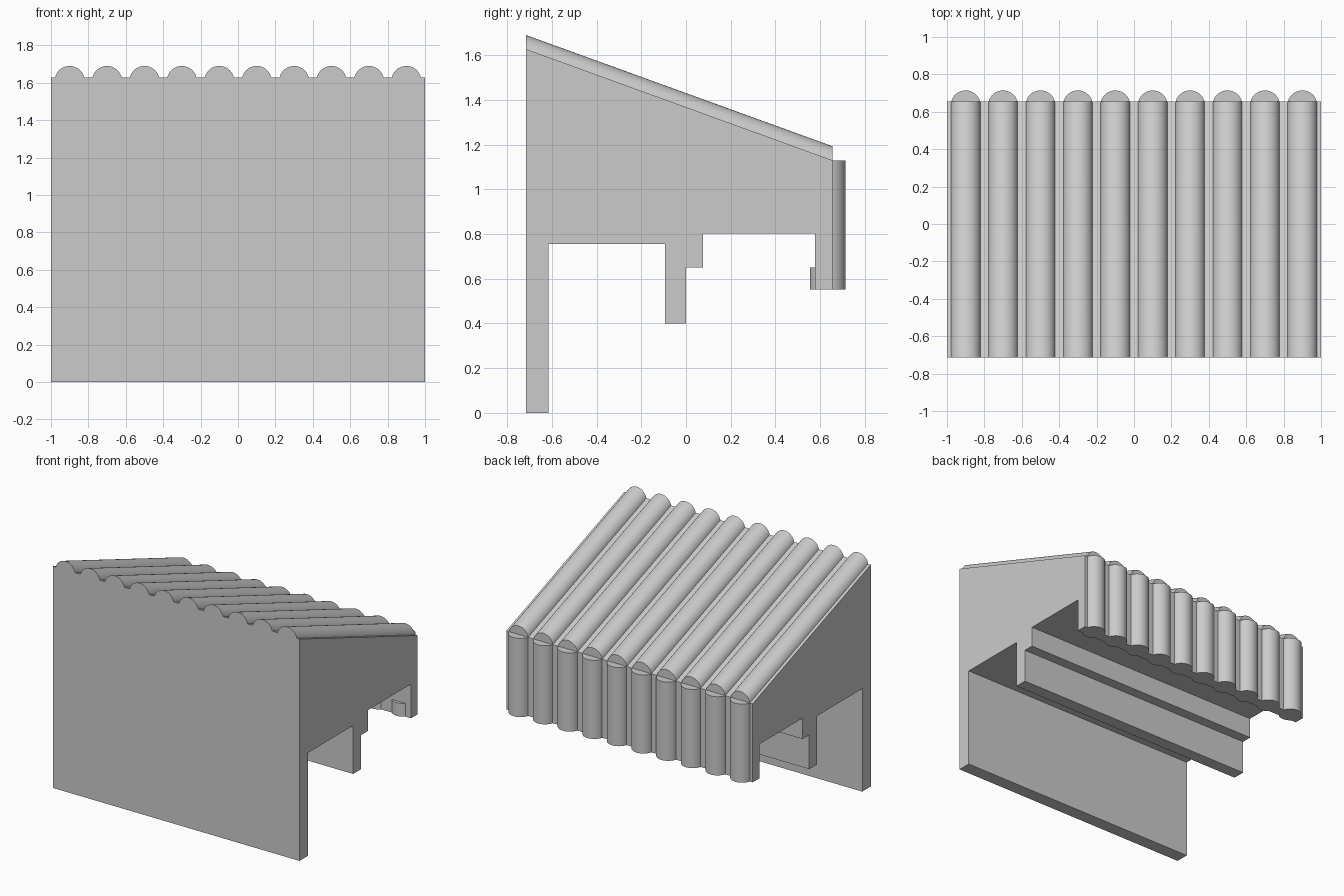
import bpy, bmesh, math
from mathutils import Vector

if "Cube" in bpy.data.objects:
    bpy.data.objects.remove(bpy.data.objects["Cube"])

grey = bpy.data.materials.new("plain grey")
grey.diffuse_color = (0.6, 0.6, 0.6, 1)
grey.use_nodes = True
grey.node_tree.nodes["Principled BSDF"].inputs["Base Color"].default_value = grey.diffuse_color

R = 0.08           # radius of the rolls
FRONT, BACK = -0.715, 0.655
ROOF_FRONT, ROOF_BACK = 1.627, 1.13


def sweep(name, points, offset, closed=True):
    """Extrude a flat outline along offset; an open one has no side on its last edge."""
    bm = bmesh.new()
    offset = Vector(offset)
    a = [bm.verts.new(p) for p in points]
    b = [bm.verts.new(Vector(p) + offset) for p in points]
    n = len(points)
    bm.faces.new(a)
    bm.faces.new(b[::-1])
    for i in range(n if closed else n - 1):
        j = (i + 1) % n
        bm.faces.new((a[j], a[i], b[i], b[j]))
    bmesh.ops.recalc_face_normals(bm, faces=bm.faces)
    # Make sure the first cap faces away from the sweep
    bm.faces.ensure_lookup_table()
    if bm.faces[0].normal.dot(offset) > 0:
        bmesh.ops.reverse_faces(bm, faces=bm.faces)
    mesh = bpy.data.meshes.new(name)
    bm.to_mesh(mesh)
    bm.free()
    mesh.materials.append(grey)
    obj = bpy.data.objects.new(name, mesh)
    bpy.context.collection.objects.link(obj)
    bpy.ops.object.select_all(action='DESELECT')
    obj.select_set(True)
    bpy.context.view_layer.objects.active = obj
    bpy.ops.object.shade_smooth_by_angle(angle=math.radians(30))
    return obj


def arc(centre, chord, steps=24):
    """Part of a circle of radius R lying above height chord, as (u, v) pairs."""
    start = math.asin((chord - centre) / R)
    span = math.pi - 2 * start
    return [(R * math.cos(start + span * i / steps),
             centre + R * math.sin(start + span * i / steps)) for i in range(steps + 1)]


# Main body: one side outline running the full width
outline = [(FRONT, 0), (-0.615, 0), (-0.615, 0.755), (-0.093, 0.755), (-0.093, 0.40),
           (0, 0.40), (0, 0.65), (0.077, 0.65), (0.077, 0.803), (0.577, 0.803),
           (0.577, 0.553), (BACK, 0.553), (BACK, ROOF_BACK), (FRONT, ROOF_FRONT)]
sweep("body", [(-1, y, z) for y, z in outline], (2, 0, 0))

CENTRE_Y = 0.634
for i in range(10):
    x = -0.9 + 0.2 * i
    # Sloping roll on the roof
    sweep("roof_roll", [(x + u, FRONT, v) for u, v in arc(ROOF_FRONT - 0.017, ROOF_FRONT)],
          (0, BACK - FRONT, ROOF_BACK - ROOF_FRONT), closed=False)
    # Upright roll on the back wall
    sweep("wall_roll", [(x + u, v, 0.553) for u, v in arc(CENTRE_Y, BACK)],
          (0, 0, ROOF_BACK - 0.553), closed=False)
    # Short inner bulge at the foot of the back wall
    sweep("inner_bulge", [(x + u, -v, 0.553) for u, v in arc(-CENTRE_Y, -0.577)],
          (0, 0, 0.097), closed=False)
